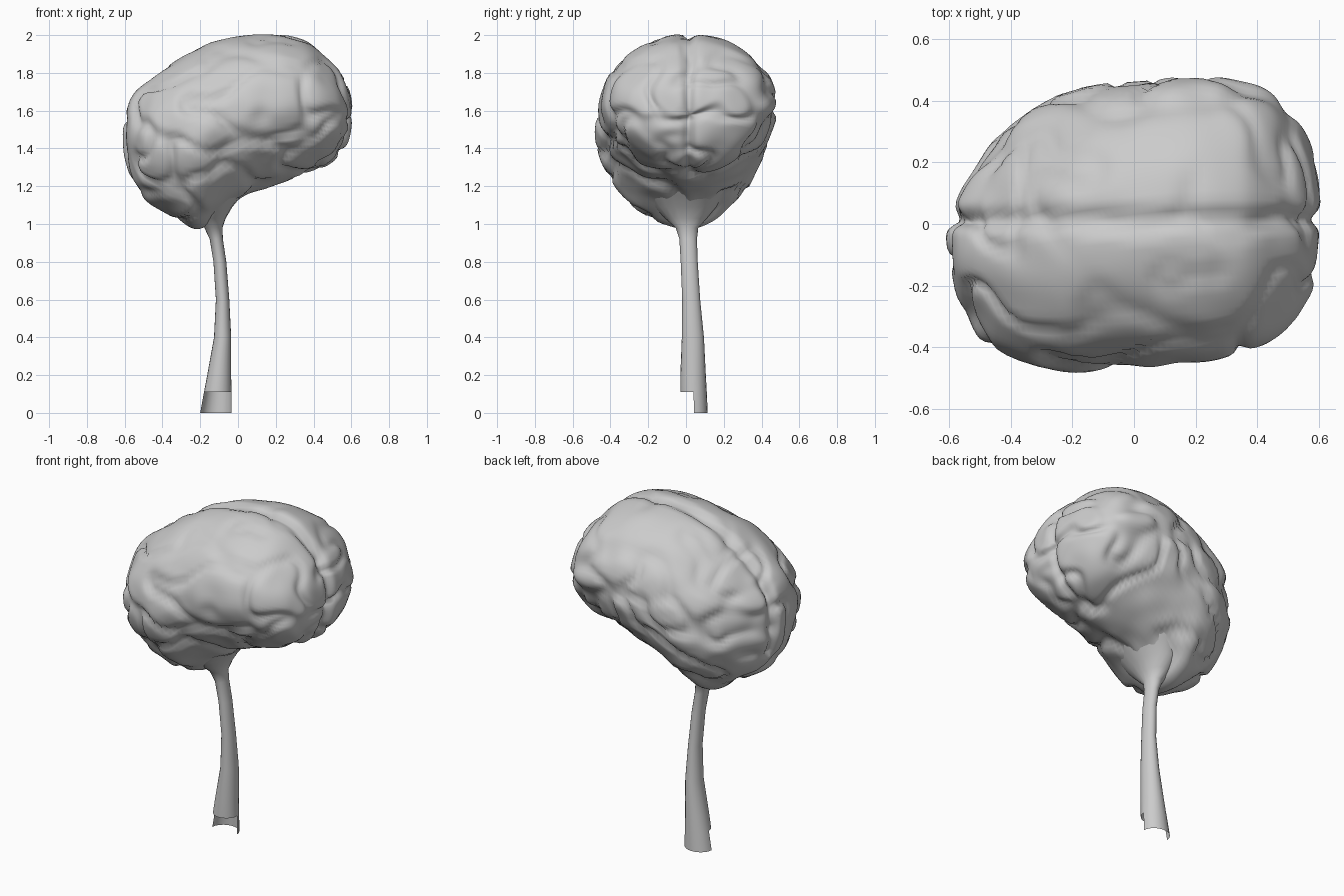
import bpy, bmesh
from math import sin, cos, pi, exp, acos
from mathutils import Vector, noise

if "Cube" in bpy.data.objects:
    bpy.data.objects.remove(bpy.data.objects["Cube"])


def catmull(keys, vals, t):
    """Smooth interpolation of a table of tuples at parameter t."""
    i = max(j for j in range(len(keys) - 1) if keys[j] <= t or j == 0)
    f = (t - keys[i]) / (keys[i + 1] - keys[i])

    def slope(j):
        a, b = max(j - 1, 0), min(j + 1, len(keys) - 1)
        return [(q - p) / (keys[b] - keys[a]) for p, q in zip(vals[a], vals[b])]
    h = keys[i + 1] - keys[i]
    s0, s1 = slope(i), slope(i + 1)
    return [(2*f**3 - 3*f*f + 1) * p + (f**3 - 2*f*f + f) * h * m
            + (3*f*f - 2*f**3) * q + (f**3 - f*f) * h * n
            for p, q, m, n in zip(vals[i], vals[i + 1], s0, s1)]


def bridge(bm, a, b):
    n = len(a)
    return [bm.faces.new((a[k], a[(k + 1) % n], b[(k + 1) % n], b[k])) for k in range(n)]


def finish(bm, name):
    bmesh.ops.recalc_face_normals(bm, faces=bm.faces)
    me = bpy.data.meshes.new(name)
    bm.to_mesh(me)
    bm.free()
    me.shade_smooth()
    ob = bpy.data.objects.new(name, me)
    bpy.context.collection.objects.link(ob)
    return ob


# Brain: cross-sections along x -> x, top, bottom, y min, y max
stations = [
    (-.600, 1.49, 1.49, -.03, -.03),
    (-.585, 1.62, 1.33, -.14, .06),
    (-.550, 1.68, 1.22, -.27, .14),
    (-.470, 1.75, 1.11, -.39, .25),
    (-.330, 1.86, 1.03, -.455, .37),
    (-.200, 1.94, .99, -.468, .43),
    (-.050, 1.985, 1.10, -.455, .45),
    (.150, 2.005, 1.20, -.445, .475),
    (.350, 1.97, 1.265, -.41, .455),
    (.460, 1.885, 1.305, -.36, .41),
    (.540, 1.80, 1.37, -.28, .31),
    (.585, 1.70, 1.46, -.18, .19),
    (.600, 1.58, 1.58, .02, .02)]
keys = [acos(max(-1, min(1, -s[0] / .6))) for s in stations]
# acos(-x/.6) runs from pi at the back to 0 at the front, so flip the sign
keys = [acos(max(-1, min(1, -s[0] / .6))) for s in stations]
vals = [s[1:] for s in stations]

RINGS, SIDES = 88, 96
bm = bmesh.new()
prev = None
first = bm.verts.new((-.6, -.03, 1.49))
for r in range(1, RINGS):
    t = pi * r / RINGS
    top, bot, y0, y1 = catmull(keys, vals, t)
    mid = bot + (top - bot) * .52
    ring = []
    for k in range(SIDES):
        a = 2 * pi * k / SIDES
        c, s = cos(a), sin(a)
        e = 1.0 if s > 0 else 1.12
        y = (y0 + y1) / 2 + (y1 - y0) / 2 * (abs(c) ** e) * (1 if c > 0 else -1)
        z = mid + ((top - mid) * s if s > 0 else -(mid - bot) * abs(s) ** e)
        ring.append(bm.verts.new((-.6 * cos(t), y, z)))
    if prev:
        bridge(bm, prev, ring)
    else:
        for k in range(SIDES):
            bm.faces.new((first, ring[k], ring[(k + 1) % SIDES]))
    prev = ring
last = bm.verts.new((.6, .02, 1.58))
for k in range(SIDES):
    bm.faces.new((prev[k], last, prev[(k + 1) % SIDES]))
bmesh.ops.recalc_face_normals(bm, faces=bm.faces)
bm.normal_update()

# Folds and the groove between the two halves
moves = []
for v in bm.verts:
    p = v.co
    q = Vector((p.x * 4.2, p.y * 4.2, p.z * 5.5))
    q += .5 * noise.noise_vector(p * 3)
    fold = noise.noise(q)
    bump = noise.noise(p * 7 + Vector((5, 2, 9)))
    soft = 1 - .6 * max(0, min(1, (p.z - 1.6) / .3))
    d = soft * (.008 - .026 * exp(-(fold / .13) ** 2) + .016 * bump)
    if p.z > 1.25:
        d -= .03 * exp(-((p.y - .015) / .028) ** 2)
    moves.append(v.normal * d)
for v, m in zip(bm.verts, moves):
    v.co += m
finish(bm, "brain")

# Stem: x min, x max, y min, y max, z from the torn foot to the flare
levels = [
    (-.200, -.035, -.03, .115, .0),
    (-.180, -.035, -.03, .110, .11),
    (-.163, -.036, -.03, .105, .2),
    (-.127, -.036, -.022, .095, .4),
    (-.117, -.046, -.02, .075, .6),
    (-.130, -.062, -.028, .062, .8),
    (-.150, -.080, -.035, .058, .92),
    (-.178, -.082, -.055, .065, .98),
    (-.215, -.065, -.11, .11, 1.03),
    (-.240, -.030, -.17, .16, 1.09),
    (-.250, .020, -.21, .19, 1.15),
    (-.260, .080, -.26, .25, 1.22)]
bm = bmesh.new()
prev = None
for x0, x1, y0, y1, z in levels:
    ring = [bm.verts.new(((x0 + x1) / 2 + (x1 - x0) / 2 * cos(2 * pi * k / 20),
                          (y0 + y1) / 2 + (y1 - y0) / 2 * sin(2 * pi * k / 20), z))
            for k in range(20)]
    if prev:
        bridge(bm, prev, ring)
    prev = ring
# The front half of the foot is broken away
gone = [f for f in bm.faces
        if f.calc_center_median().z < .1 and f.calc_center_median().y < .045]
bmesh.ops.delete(bm, geom=gone, context='FACES')
finish(bm, "stem")
